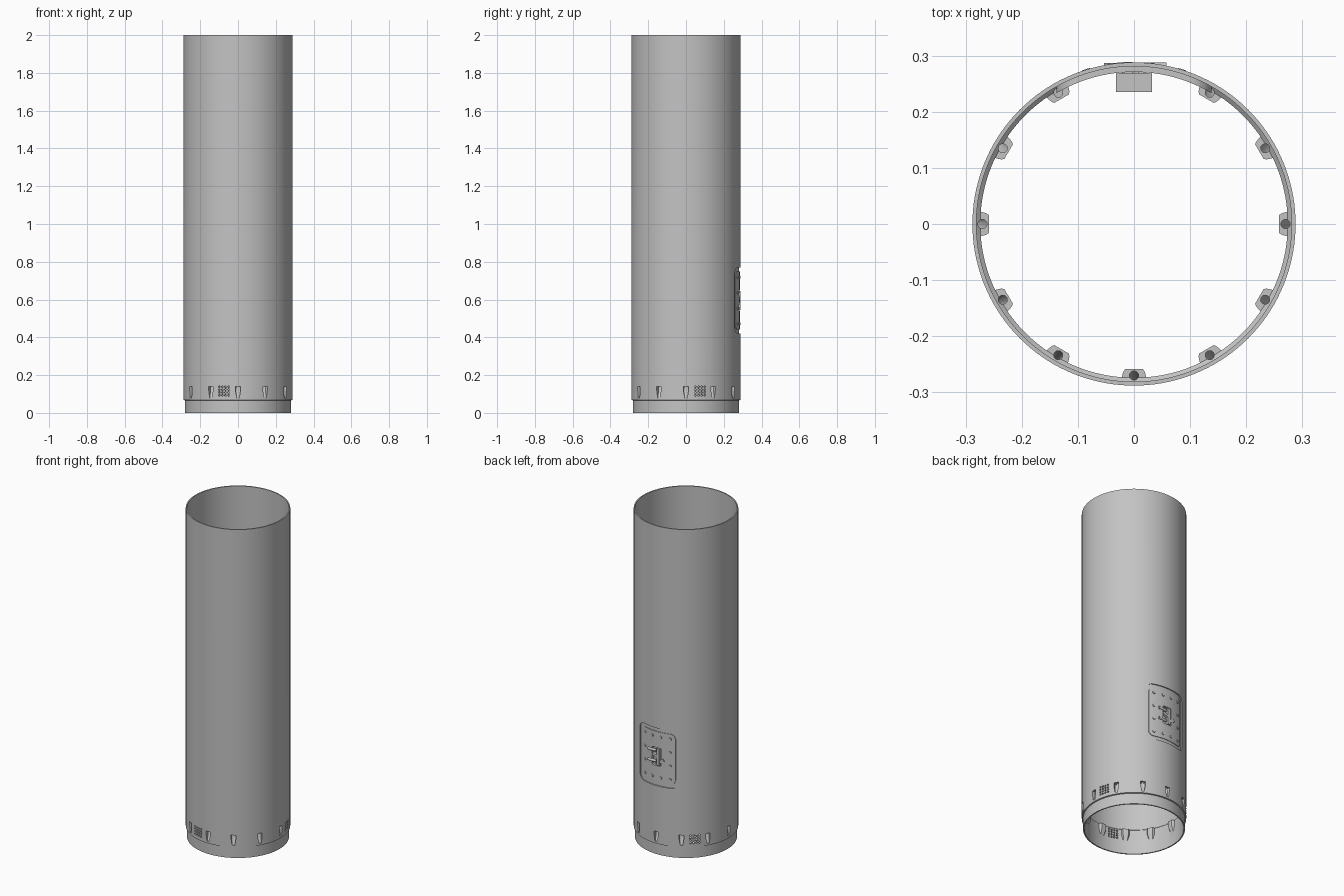
import bpy, bmesh, math
from mathutils import Matrix, Vector

cube = bpy.data.objects.get("Cube")
if cube:
    bpy.data.objects.remove(cube, do_unlink=True)

grey = bpy.data.materials.new("satin_grey")
grey.use_nodes = True
grey.diffuse_color = (0.55, 0.55, 0.55, 1)
grey.node_tree.nodes["Principled BSDF"].inputs["Base Color"].default_value = (0.55, 0.55, 0.55, 1)


def finish(name, bm):
    bmesh.ops.recalc_face_normals(bm, faces=bm.faces)
    me = bpy.data.meshes.new(name)
    bm.to_mesh(me)
    bm.free()
    me.materials.append(grey)
    ob = bpy.data.objects.new(name, me)
    bpy.context.collection.objects.link(ob)
    return ob


def smooth(ob):
    for p in ob.data.polygons:
        p.use_smooth = True
    ob.data.set_sharp_from_angle(angle=math.radians(30))


def boolean(ob, cutter, operation):
    """Apply a boolean and discard the cutter."""
    mod = ob.modifiers.new("cut", "BOOLEAN")
    mod.operation, mod.object, mod.solver = operation, cutter, "EXACT"
    bpy.context.view_layer.update()
    deps = bpy.context.evaluated_depsgraph_get()
    mesh = bpy.data.meshes.new_from_object(ob.evaluated_get(deps))
    ob.modifiers.clear()
    ob.data = mesh
    bpy.data.objects.remove(cutter, do_unlink=True)


def loft(bm, rings, matrix=Matrix()):
    """Skin a list of equal point rings and cap both ends."""
    loops = [[bm.verts.new(matrix @ Vector(p)) for p in ring] for ring in rings]
    n = len(loops[0])
    for a, b in zip(loops, loops[1:]):
        for i in range(n):
            bm.faces.new((a[i], a[(i + 1) % n], b[(i + 1) % n], b[i]))
    bm.faces.new(loops[0])
    bm.faces.new(loops[-1])


def lathe(name, profile, steps=144):
    bm = bmesh.new()
    loops = []
    for s in range(steps):
        a = math.tau * s / steps
        loops.append([bm.verts.new((r * math.cos(a), r * math.sin(a), z)) for r, z in profile])
    n = len(profile)
    for s in range(steps):
        a, b = loops[s], loops[(s + 1) % steps]
        for i in range(n):
            bm.faces.new((a[i], a[(i + 1) % n], b[(i + 1) % n], b[i]))
    return finish(name, bm)


def rounded_prism(half, z0, z1, radius):
    """Rounded rectangle in x and z, pushed through the back wall."""
    outline = []
    corners = ((half, z1, 0), (-half, z1, 1), (-half, z0, 2), (half, z0, 3))
    for x, z, q in corners:
        cx = x - math.copysign(radius, x)
        cz = z + (radius if q > 1 else -radius)
        for k in range(7):
            a = (q + k / 6) * math.pi / 2
            outline.append((cx + radius * math.cos(a), cz + radius * math.sin(a)))
    bm = bmesh.new()
    loft(bm, [[(x, y, z) for x, z in outline] for y in (0.2, 0.35)])
    return finish("cutter", bm)


def curved_plate(name, r0, r1, half, z0, z1, radius):
    ob = lathe(name, [(r0, 0.3), (r1, 0.3), (r1, 0.9), (r0, 0.9)])
    boolean(ob, rounded_prism(half, z0, z1, radius), "INTERSECT")
    return ob


def rod(bm, matrix, radius, depth, top=None, sides=20):
    bmesh.ops.create_cone(bm, cap_ends=True, segments=sides, radius1=radius,
                          radius2=radius if top is None else top, depth=depth, matrix=matrix)


def turn(degrees):
    return Matrix.Rotation(math.radians(degrees), 4, "Z")


def radial(degrees, r, z):
    return turn(degrees) @ Matrix.Translation((r, 0, z)) @ Matrix.Rotation(math.pi / 2, 4, "Y")


# Main tube with a narrower spigot at the foot
tube = lathe("tube", [(0.274, 0), (0.281, 0), (0.281, 0.066), (0.288, 0.068),
                      (0.288, 2), (0.281, 2), (0.281, 0.156), (0.274, 0.15)])

# Twelve bolt lugs inside, their outer pockets and vertical bolt holes
lugs, pockets, holes = bmesh.new(), bmesh.new(), bmesh.new()
half_lug = [(0.283, 0.030), (0.273, 0.022), (0.262, 0.0185), (0.258, 0.015)]
lug = half_lug + [(r, -y) for r, y in reversed(half_lug)]
half_pocket = [(0.31, 0.013), (0.27, 0.013), (0.264, 0.009), (0.262, 0.004)]
pocket = half_pocket + [(r, -y) for r, y in reversed(half_pocket)]


def section(points, z, limit, narrow):
    return [(max(r, limit), y * narrow, z) for r, y in points]


for k in range(12):
    spin = turn(30 * k)
    loft(lugs, [[(r + (0.28 - r) * 0.85, y * 0.6, 0.078) for r, y in lug],
                section(lug, 0.115, 0, 1), section(lug, 0.149, 0, 1)], spin)
    loft(pockets, [[(r + max(0, 0.285 - r) * 0.9, y * 0.55, 0.08) for r, y in pocket],
                   section(pocket, 0.118, 0, 1), section(pocket, 0.141, 0, 1)], spin)
    rod(holes, spin @ Matrix.Translation((0.27, 0, 0.145)), 0.008, 0.04)
boolean(tube, finish("lugs", lugs), "UNION")
boolean(tube, finish("pockets", pockets), "DIFFERENCE")
boolean(tube, finish("holes", holes), "DIFFERENCE")

# Three groups of small vent holes
vents = bmesh.new()
for centre in (15, 135, 255):
    for col in range(4):
        for row in range(4):
            rod(vents, radial(centre + (col - 1.5) * 3.4, 0.28, 0.093 + row * 0.015),
                0.0052, 0.06, sides=12)
boolean(tube, finish("vents", vents), "DIFFERENCE")

# Hatch opening in the back wall
boolean(tube, rounded_prism(0.128, 0.42, 0.77, 0.035), "DIFFERENCE")
smooth(tube)

# Recessed frame and bolted cover, both with a latch window
frame = curved_plate("hatch_frame", 0.271, 0.2815, 0.138, 0.41, 0.78, 0.04)
cover = curved_plate("hatch_cover", 0.275, 0.285, 0.112, 0.442, 0.748, 0.028)
for part in (frame, cover):
    boolean(part, rounded_prism(0.03, 0.54, 0.65, 0.008), "DIFFERENCE")
    smooth(part)

# Cover bolts around the edge
bolts = bmesh.new()
for col in range(4):
    for row in range(4):
        if col in (0, 3) or row in (0, 3):
            rod(bolts, radial(90 + (col - 1.5) * 11.5, 0.285, 0.472 + row * 0.082),
                0.0095, 0.008, 0.007)
smooth(finish("cover_bolts", bolts))


def box(bm, centre, size, tilt=0):
    bmesh.ops.create_cube(bm, size=1, matrix=Matrix.Translation(centre)
                          @ Matrix.Rotation(math.radians(tilt), 4, "Y")
                          @ Matrix.Diagonal((*size, 1)))


# Latch housing behind the window
housing = bmesh.new()
box(housing, (0, 0.252, 0.595), (0.064, 0.034, 0.12))
finish("latch_housing", housing)

# Latch post, arms and two bolts sliding sideways
latch = bmesh.new()
box(latch, (-0.012, 0.278, 0.595), (0.018, 0.022, 0.1))
box(latch, (-0.034, 0.28, 0.575), (0.034, 0.014, 0.018), 30)
box(latch, (0.008, 0.28, 0.6), (0.04, 0.014, 0.016), -25)
for z in (0.565, 0.63):
    rod(latch, Matrix.Translation((0.03, 0.28, z)) @ Matrix.Rotation(math.pi / 2, 4, "Y"),
        0.008, 0.055)
smooth(finish("latch", latch))
